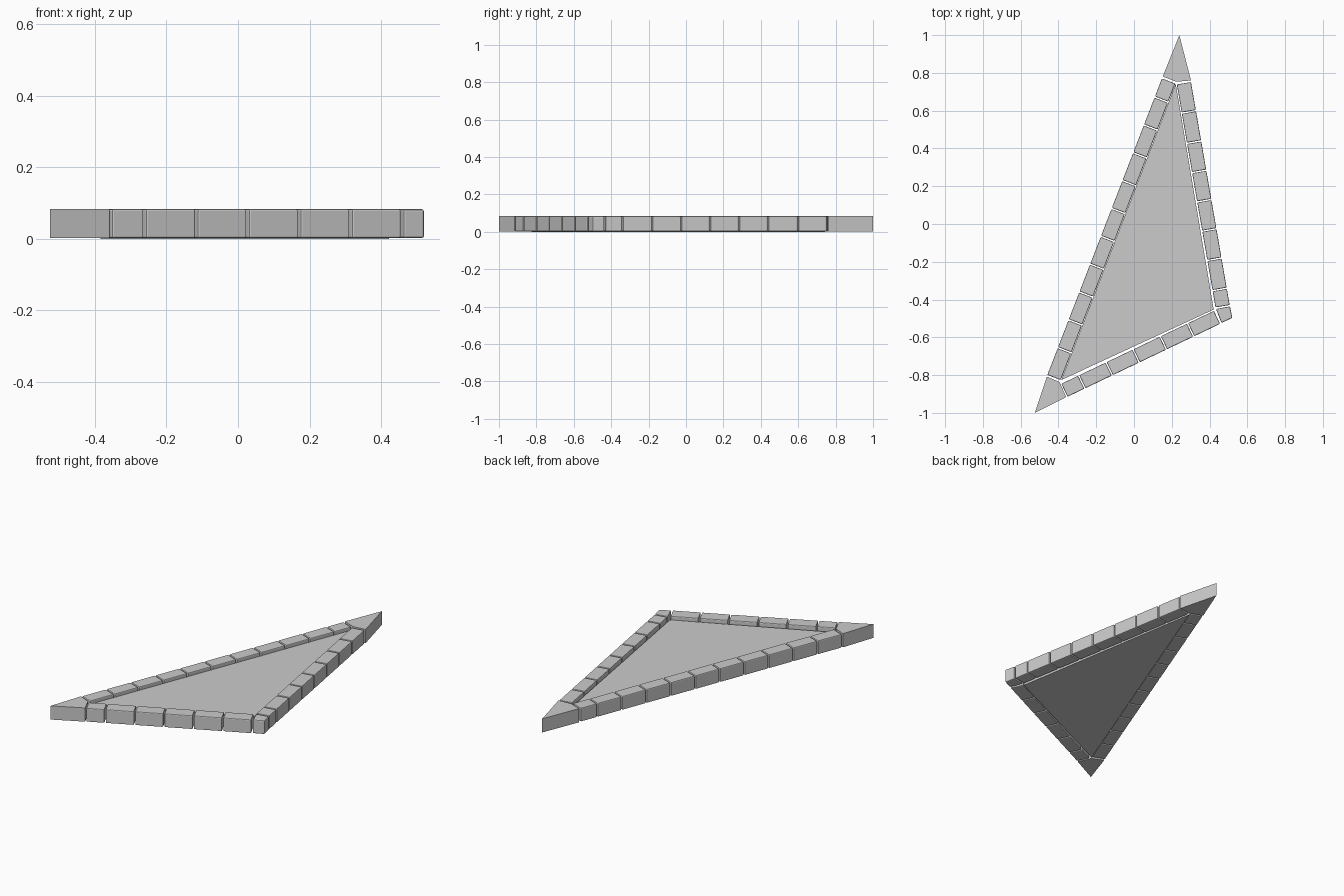
import bpy, bmesh
from mathutils import Vector

if "Cube" in bpy.data.objects:
    bpy.data.objects.remove(bpy.data.objects["Cube"])

TOP, BASE, GAP, WIDTH = 0.083, 0.002, 0.007, 0.076


def prism(name, pts, z0, z1, bevel=0.0):
    """Extrude a flat outline (counter-clockwise) between two heights."""
    bm = bmesh.new()
    face = bm.faces.new([bm.verts.new((x, y, z0)) for x, y in pts])
    ext = bmesh.ops.extrude_face_region(bm, geom=[face], use_keep_orig=True)
    for v in ext["geom"]:
        if isinstance(v, bmesh.types.BMVert):
            v.co.z = z1
    bmesh.ops.recalc_face_normals(bm, faces=bm.faces)
    if bevel:
        bmesh.ops.bevel(bm, geom=bm.edges[:], offset=bevel, segments=2,
                        profile=0.5, affect='EDGES')
    me = bpy.data.meshes.new(name)
    bm.to_mesh(me)
    bm.free()
    ob = bpy.data.objects.new(name, me)
    bpy.context.collection.objects.link(ob)
    return ob


def tile_row(name, start, end, cuts):
    """Row of bevelled tiles from start to end, interior on the left side."""
    a, b = Vector(start), Vector(end)
    d = (b - a).normalized()
    n = Vector((-d.y, d.x)) * WIDTH
    for i, (f0, f1) in enumerate(zip(cuts, cuts[1:])):
        p = a.lerp(b, f0) + d * GAP / 2
        q = a.lerp(b, f1) - d * GAP / 2
        prism(f"{name}_{i + 1}", [p, q, q + n, p + n], BASE, TOP, 0.005)


def fractions(values):
    return [(v - values[0]) / (values[-1] - values[0]) for v in values]


# Recessed centre panel
prism("centre_panel", [(-0.385, -0.826), (0.422, -0.453), (0.221, 0.742)], 0.0, 0.064)

# Border tiles along the three sides
tile_row("front_tile", (-0.355, -0.916), (0.459, -0.527),
         fractions([-0.355, -0.26, -0.115, 0.028, 0.172, 0.316, 0.459]))
tile_row("right_tile", (0.507, -0.432), (0.301, 0.755),
         fractions([-0.432, -0.34, -0.18, -0.025, 0.13, 0.285, 0.44, 0.6, 0.755]))
tile_row("left_tile", (0.149, 0.774), (-0.460, -0.802),
         fractions([0.774] + [0.672 - 0.1474 * i for i in range(11)]))

# Corner pieces: two sharp tips and one small bevelled block
prism("front_left_tip", [(-0.525, -1.0), (-0.359, -0.916), (-0.394, -0.837), (-0.461, -0.808)],
      BASE, TOP)
prism("back_tip", [(0.24, 1.0), (0.152, 0.781), (0.224, 0.753), (0.302, 0.76)], BASE, TOP)
prism("right_corner_block", [(0.463, -0.524), (0.521, -0.497), (0.508, -0.436), (0.434, -0.450)],
      BASE, TOP, 0.006)
